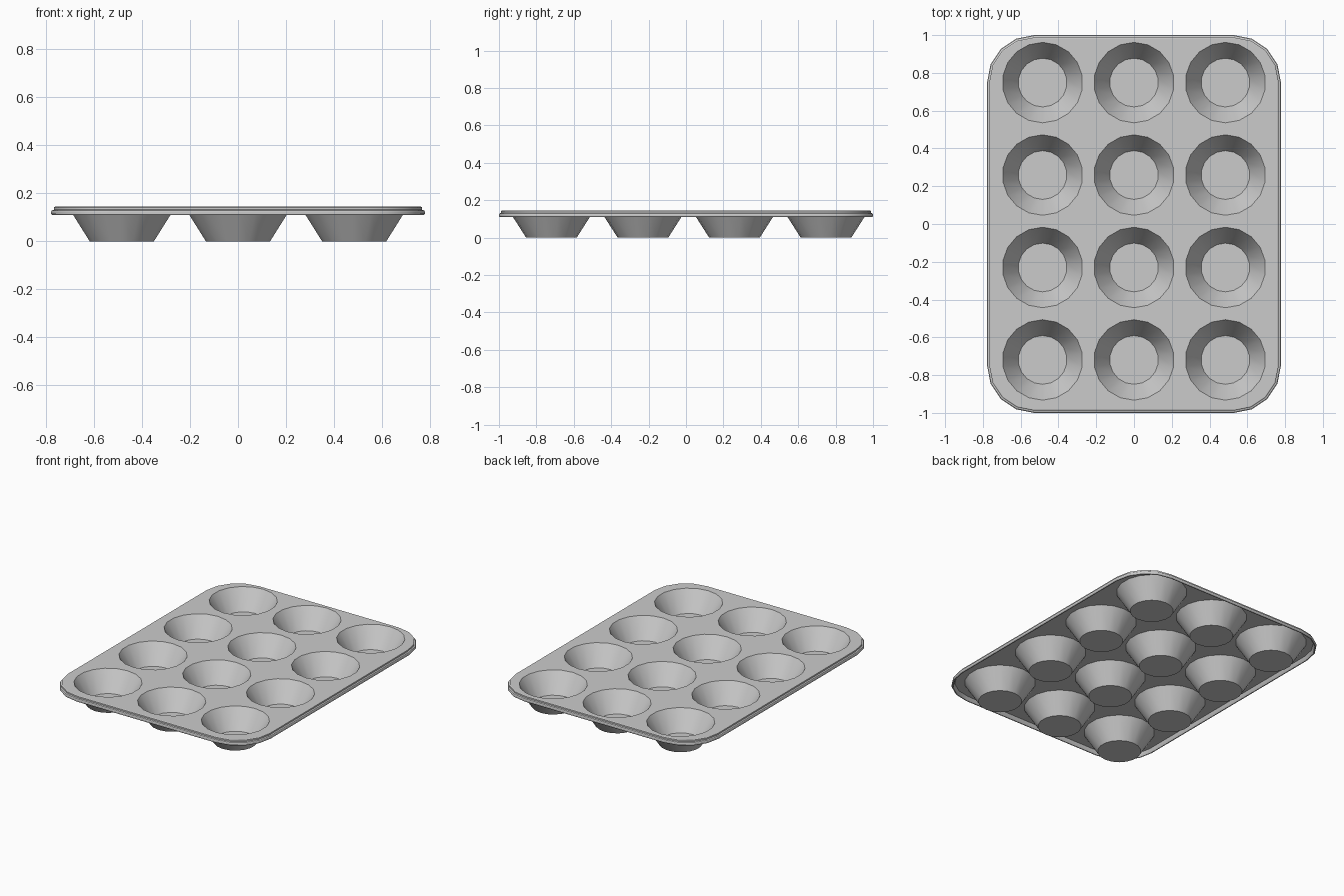
import bpy, bmesh, math

if "Cube" in bpy.data.objects:
    bpy.data.objects.remove(bpy.data.objects["Cube"])

HX, HY, CORNER = 0.778, 1.0, 0.25
SIDES = 18
TOP, UNDER = 0.145, 0.134

bm = bmesh.new()


def make_loop(points, z):
    return [bm.verts.new((x, y, z)) for x, y in points]


def circle(cx, cy, r):
    return [(cx + r * math.cos(math.pi / 2 + math.tau * i / SIDES),
             cy + r * math.sin(math.pi / 2 + math.tau * i / SIDES)) for i in range(SIDES)]


def rounded_rect(inset):
    r = CORNER - inset
    pts = []
    for k, (sx, sy) in enumerate([(1, 1), (-1, 1), (-1, -1), (1, -1)]):
        for j in range(5):
            a = math.radians(90 * k + 22.5 * j)
            pts.append((sx * (HX - CORNER) + r * math.cos(a),
                        sy * (HY - CORNER) + r * math.sin(a)))
    return pts


def bridge(a, b):
    n = len(a)
    for i in range(n):
        bm.faces.new((a[i], a[(i + 1) % n], b[(i + 1) % n], b[i]))


def loop_edges(loop):
    return [bm.edges.get((loop[i], loop[(i + 1) % len(loop)])) for i in range(len(loop))]


# Stepped, rolled rim: (inset, z) from plate top round to plate underside
rim = [(0.017, TOP), (0.012, 0.142), (0.012, 0.132), (0.003, 0.129), (0.0, 0.124),
       (0.0, 0.115), (0.004, 0.109), (0.010, 0.109), (0.014, 0.115), (0.021, UNDER)]
loops = [make_loop(rounded_rect(i), z) for i, z in rim]
for a, b in zip(loops, loops[1:]):
    bridge(a, b)
top_edges, under_edges = loop_edges(loops[0]), loop_edges(loops[-1])

# Cups: an inner and an outer tapered wall, each with a flat floor
for col in range(3):
    for row in range(4):
        cx, cy = (col - 1) * 0.484, 0.0145 + (row - 1.5) * 0.4894
        for r_top, z_top, r_low, z_low, rims in (
                (0.213, TOP, 0.129, 0.010, top_edges),
                (0.221, UNDER, 0.1355, 0.0, under_edges)):
            upper = make_loop(circle(cx, cy, r_top), z_top)
            lower = make_loop(circle(cx, cy, r_low), z_low)
            bridge(upper, lower)
            bm.faces.new(lower)
            rims += loop_edges(upper)

# Flat plate between the cups, top and underside
for edges in (top_edges, under_edges):
    bmesh.ops.triangle_fill(bm, use_beauty=True, use_dissolve=False, edges=edges,
                            normal=(0, 0, 1))
bmesh.ops.recalc_face_normals(bm, faces=bm.faces)

mesh = bpy.data.meshes.new("muffin_tray")
bm.to_mesh(mesh)
bm.free()
tray = bpy.data.objects.new("muffin_tray", mesh)
bpy.context.collection.objects.link(tray)
bpy.context.view_layer.objects.active = tray
tray.select_set(True)
bpy.ops.object.shade_smooth_by_angle(angle=math.radians(30))
